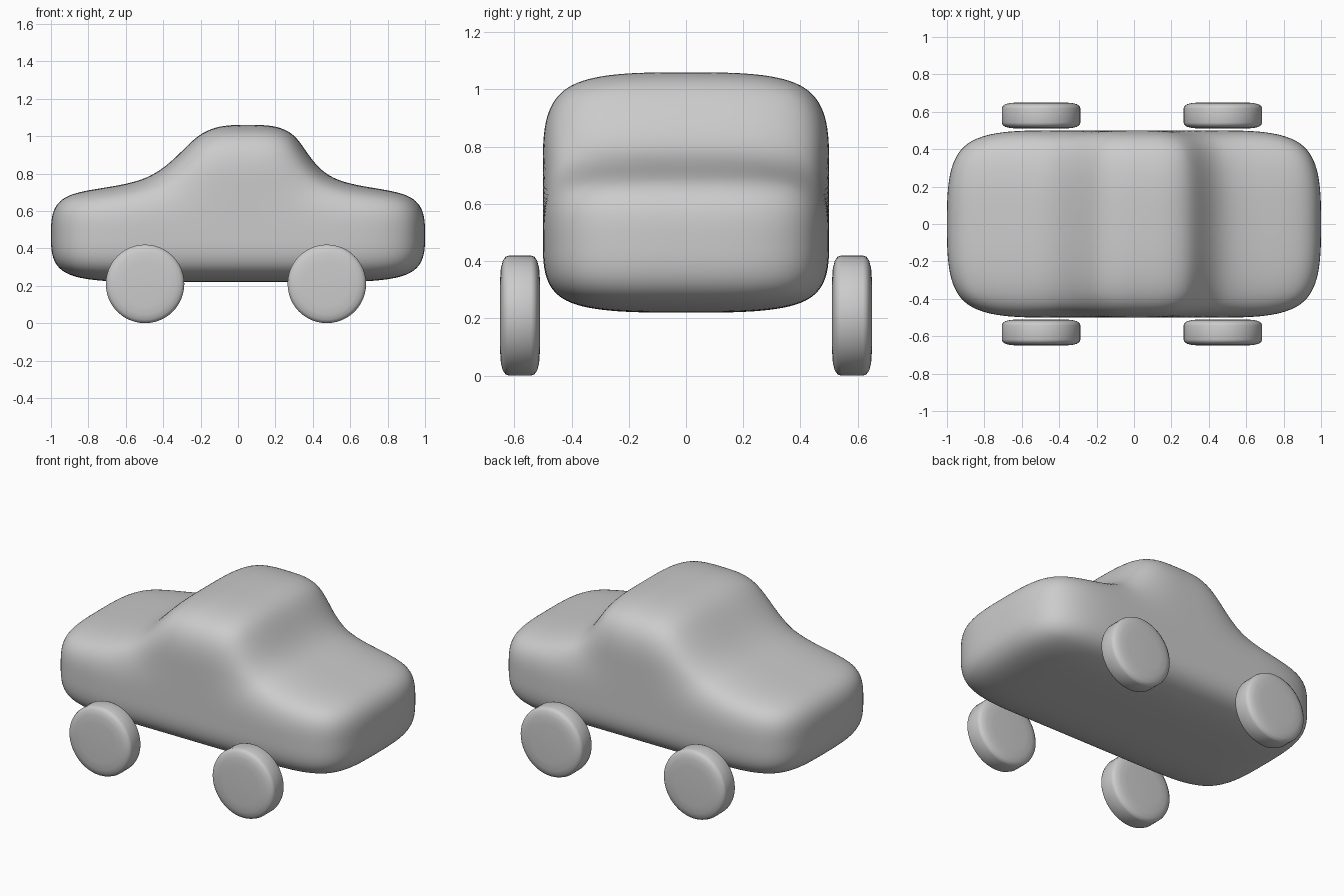
import bpy, bmesh, math
from mathutils import Vector, Matrix

if "Cube" in bpy.data.objects:
    bpy.data.objects.remove(bpy.data.objects["Cube"], do_unlink=True)

GREY = (0.6, 0.6, 0.6, 1.0)
grey = bpy.data.materials.new("plain_grey")
grey.use_nodes = True
grey.diffuse_color = GREY
grey.node_tree.nodes["Principled BSDF"].inputs["Base Color"].default_value = GREY


def add_object(name, bm):
    bmesh.ops.recalc_face_normals(bm, faces=bm.faces)
    for face in bm.faces:
        face.smooth = True
    mesh = bpy.data.meshes.new(name)
    bm.to_mesh(mesh)
    bm.free()
    mesh.materials.append(grey)
    obj = bpy.data.objects.new(name, mesh)
    bpy.context.collection.objects.link(obj)
    return obj


# Car body: a coarse cage of box cells, with a narrower roof over the middle
BODY_X = [-1.0, -0.43, 0.0, 0.43, 1.0]
ROOF_X = [None, -0.215, 0.05, 0.325, None]
BODY_Y = [-0.5, 0.0, 0.5]
BODY_Z = [0.22, 0.47, 0.723, 1.06]

cells = {(i, j, k) for i in range(4) for j in range(2) for k in range(2)}
cells |= {(i, j, 2) for i in (1, 2) for j in range(2)}

bm = bmesh.new()
nodes = {}


def node(i, j, k):
    if (i, j, k) not in nodes:
        x = ROOF_X[i] if k == 3 else BODY_X[i]
        nodes[i, j, k] = bm.verts.new((x, BODY_Y[j], BODY_Z[k]))
    return nodes[i, j, k]


# Skin only the cell sides that have no neighbour
for cell in sorted(cells):
    for axis in range(3):
        for side in (0, 1):
            beyond = list(cell)
            beyond[axis] += 2 * side - 1
            if tuple(beyond) in cells:
                continue
            corners = []
            for u, v in ((0, 0), (1, 0), (1, 1), (0, 1)):
                corner = list(cell)
                corner[axis] += side
                corner[(axis + 1) % 3] += u
                corner[(axis + 2) % 3] += v
                corners.append(node(*corner))
            bm.faces.new(corners)

body = add_object("car_body", bm)
subsurf = body.modifiers.new("rounding", "SUBSURF")
subsurf.levels = subsurf.render_levels = 4

# Wheels: a soft-edged disc turned about the y axis
RADIUS = 0.21
half = [(0.0, 0.07), (0.12, 0.07), (0.165, 0.067), (0.192, 0.06),
        (0.206, 0.05), (RADIUS, 0.038)]
profile = half + [(r, -y) for r, y in reversed(half)]


def add_wheel(name, x, y):
    bm = bmesh.new()
    verts = [bm.verts.new((r, w, 0)) for r, w in profile]
    edges = [bm.edges.new(pair) for pair in zip(verts, verts[1:])]
    bmesh.ops.spin(bm, geom=verts + edges, cent=(0, 0, 0), axis=(0, 1, 0),
                   angle=math.tau, steps=48)
    bmesh.ops.remove_doubles(bm, verts=bm.verts, dist=0.0005)
    bmesh.ops.transform(bm, matrix=Matrix.Translation(Vector((x, y, RADIUS))),
                        verts=bm.verts)
    add_object(name, bm)


for end, x in (("right", -0.497), ("left", 0.475)):
    for face, y in (("front", -0.58), ("back", 0.58)):
        add_wheel(f"{face}_{end}_wheel", x, y)
